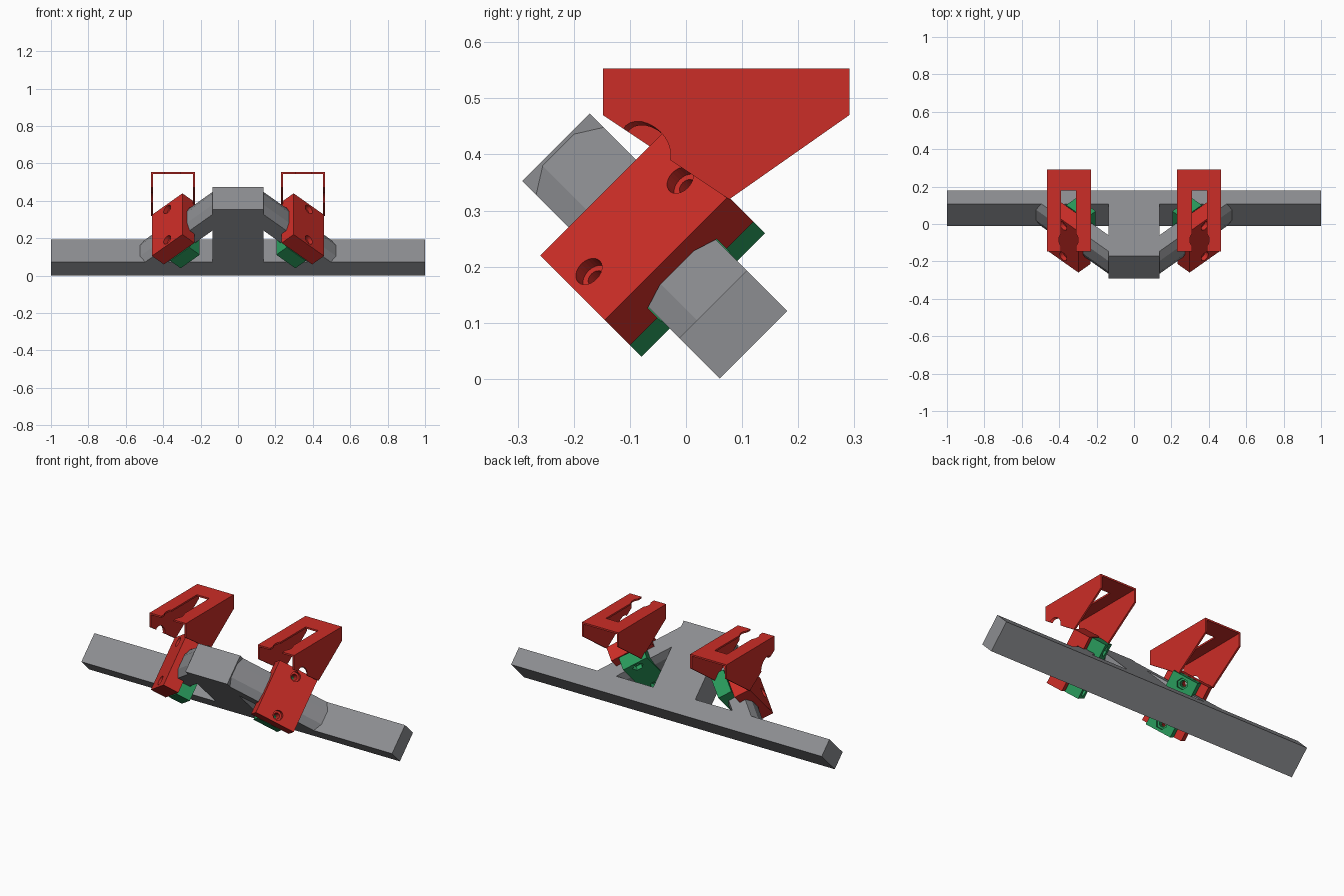
import bpy, bmesh, math
from mathutils import Matrix, Vector

if "Cube" in bpy.data.objects:
    bpy.data.objects.remove(bpy.data.objects["Cube"])

S = math.sqrt(0.5)
# Frame space (x, u down the 45 degree plane, w normal to it) -> world
FRAME = Matrix(((1, 0, 0, 0), (0, S, S, 0), (0, -S, S, 0), (0, 0, 0, 1)))
# Clamp space (a along the brace, p outward, w) -> world
CX, CU, CW = 0.308, -0.187, 0.128
CLAMP = FRAME @ Matrix(((S, S, 0, CX), (S, -S, 0, CU), (0, 0, 1, CW), (0, 0, 0, 1)))
WORLD = Matrix.Identity(4)


def material(name, rgb):
    m = bpy.data.materials.new(name)
    m.diffuse_color = (*rgb, 1)
    m.use_nodes = True
    m.node_tree.nodes["Principled BSDF"].inputs["Base Color"].default_value = m.diffuse_color
    return m


RED = material("red", (0.60, 0.026, 0.020))
GREEN = material("green", (0.022, 0.32, 0.105))
GREY = material("dark_grey", (0.265, 0.27, 0.285))


def loft(name, ring_a, ring_b, space, mat=None):
    """Closed solid between two matching rings of points."""
    bm = bmesh.new()
    a = [bm.verts.new(space @ Vector(v)) for v in ring_a]
    b = [bm.verts.new(space @ Vector(v)) for v in ring_b]
    bm.faces.new(a)
    bm.faces.new(b[::-1])
    for i in range(len(a)):
        j = (i + 1) % len(a)
        bm.faces.new((a[j], a[i], b[i], b[j]))
    bmesh.ops.recalc_face_normals(bm, faces=bm.faces)
    me = bpy.data.meshes.new(name)
    bm.to_mesh(me)
    bm.free()
    ob = bpy.data.objects.new(name, me)
    bpy.context.collection.objects.link(ob)
    if mat:
        me.materials.append(mat)
    return ob


def box(name, lo, hi, space, mat=None):
    (x0, y0, z0), (x1, y1, z1) = lo, hi
    c = [(x0, y0), (x1, y0), (x1, y1), (x0, y1)]
    return loft(name, [(x, y, z0) for x, y in c], [(x, y, z1) for x, y in c], space, mat)


def circle(x, y, r, sides=24):
    return [(x + r * math.cos(k * math.tau / sides), y + r * math.sin(k * math.tau / sides))
            for k in range(sides)]


def bore(w, r, p0, p1, sides=24):
    """Cutter cylinder along the bolt direction p."""
    c = circle(0, w, r, sides)
    return loft("cutter", [(a, p0, q) for a, q in c], [(a, p1, q) for a, q in c], CLAMP)


def cut(ob, cutters):
    """Subtract cutters, bake the result and remove the cutters."""
    for c in cutters:
        c.hide_render = True
        m = ob.modifiers.new("cut", 'BOOLEAN')
        m.operation, m.solver, m.object = 'DIFFERENCE', 'EXACT', c
    bpy.context.view_layer.update()
    dg = bpy.context.evaluated_depsgraph_get()
    me = bpy.data.meshes.new_from_object(ob.evaluated_get(dg))
    ob.modifiers.clear()
    ob.data = me
    for c in cutters:
        bpy.data.objects.remove(c, do_unlink=True)


def mirror(ob):
    ob.modifiers.new("mirror", 'MIRROR').use_mirror_merge = False


def octagon(grow=0.0):
    """Chamfered brace section in (p, w)."""
    h, v, ch, cv = 0.063 + grow, 0.085 + grow, 0.02, 0.045
    q = [(h, v - cv), (h - ch, v)]
    q += [(-x, y) for x, y in q[::-1]]
    return q + [(-x, -y) for x, y in q]


# Main frame: long bar with centre post
W0, W1 = 0.043, 0.213
half = [(0.135, -0.456), (0.135, -0.06), (1, -0.06), (1, 0.042)]
tee = half + [(-x, u) for x, u in half[::-1]]
loft("bar_and_post", [(x, u, W0) for x, u in tee], [(x, u, W1) for x, u in tee], FRAME, GREY)

# Diagonal braces, ends trimmed to the post side and into the bar
sec = octagon()
brace = loft("diagonal_brace",
             [((0.134 - CX) / S - p, p, w) for p, w in sec],
             [((-0.03 - CU) / S + p, p, w) for p, w in sec], CLAMP, GREY)
mirror(brace)


def brace_cutter():
    s = octagon(0.002)
    return loft("cutter", [(-0.4, p, w) for p, w in s], [(0.4, p, w) for p, w in s], CLAMP)


# Red clamp half with counterbored bolt holes
BOLTS = (-0.115, 0.115)
clamp = box("clamp_body", (-0.115, 0.01, -0.156), (0.115, 0.10, 0.155), CLAMP, RED)
cut(clamp, [brace_cutter()] + [bore(w, 0.027, 0.075, 0.2) for w in BOLTS]
    + [bore(w, 0.016, -0.1, 0.08) for w in BOLTS])
mirror(clamp)

# Green clamp half with hexagonal nut pockets
back = box("clamp_back", (-0.072, -0.074, -0.156), (0.072, 0.005, 0.155), CLAMP, GREEN)
cut(back, [brace_cutter()] + [bore(w, 0.030, -0.2, -0.05, 6) for w in BOLTS]
    + [bore(w, 0.017, -0.06, 0.1) for w in BOLTS])
mirror(back)

# Hollow holder: thin-walled top plate and tapering side walls, slotted at the front
side = [(-0.148, 0.553), (0.291, 0.553), (0.291, 0.47), (0.077, 0.32), (-0.148, 0.47)]
holder = loft("holder", [(0.231, y, z) for y, z in side],
              [(0.465, y, z) for y, z in side], WORLD, RED)
notch = circle(0.35, -0.085, 0.052)
cut(holder, [box("cutter", (0.241, -0.5, 0.1), (0.455, 0.5, 0.543), WORLD),
             box("cutter", (0.31, -0.5, 0.5), (0.39, 0.18, 0.6), WORLD),
             loft("cutter", [(x, y, 0.52) for x, y in notch],
                  [(x, y, 0.61) for x, y in notch], WORLD),
             bore(0.115, 0.036, 0.101, 0.5)])
mirror(holder)
